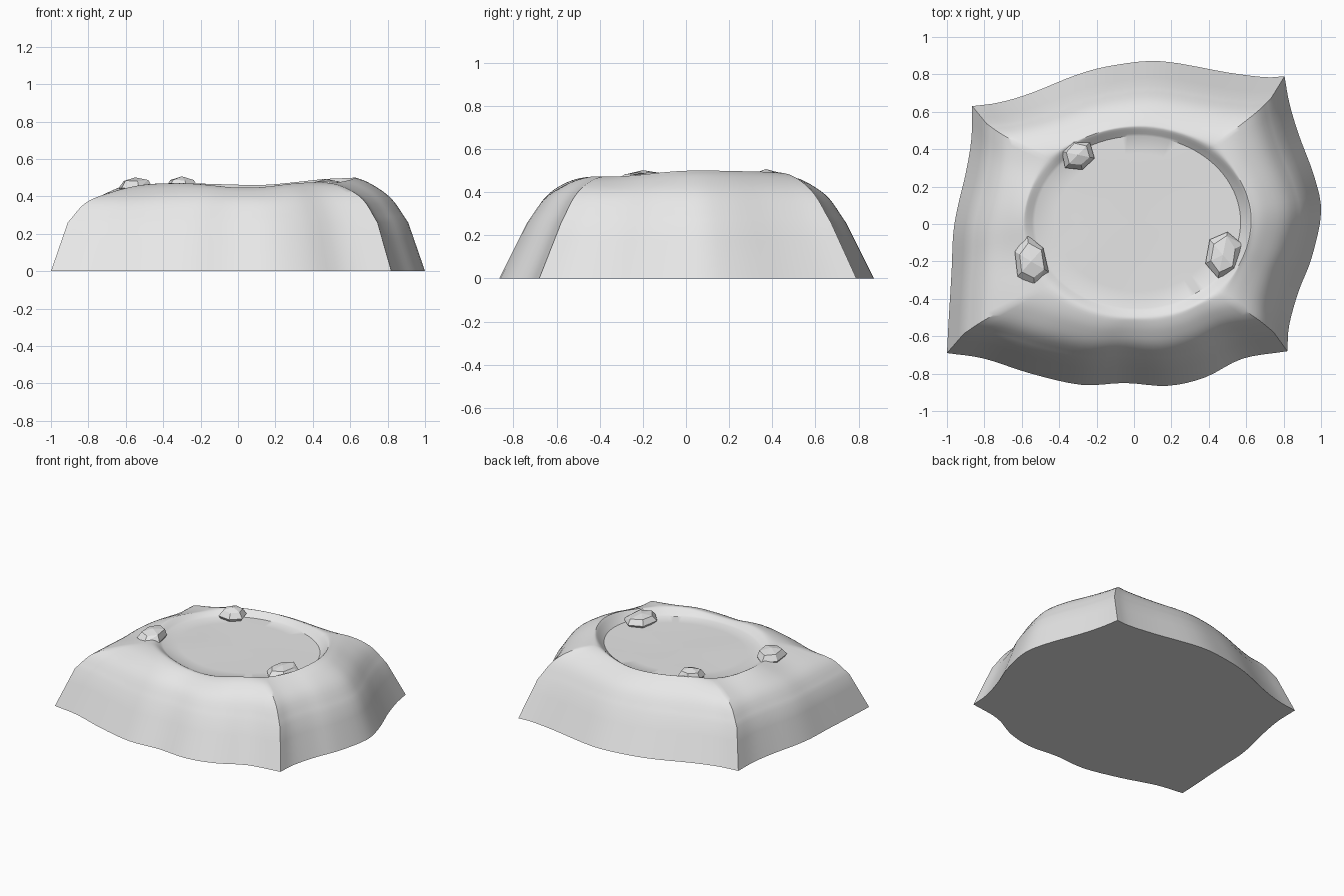
import bpy, bmesh, math, random
from mathutils import Vector, Matrix, noise

cube = bpy.data.objects.get("Cube")
if cube:
    bpy.data.objects.remove(cube, do_unlink=True)

stone = bpy.data.materials.new("light_grey_stone")
stone.use_nodes = True
GREY = (0.8, 0.8, 0.8, 1.0)
stone.diffuse_color = GREY
stone.node_tree.nodes["Principled BSDF"].inputs["Base Color"].default_value = GREY


def spline(points, steps):
    """Smooth curve through the points, leaving out the last one."""
    pts = [Vector(p) for p in points]
    pts = [2 * pts[0] - pts[1]] + pts + [2 * pts[-1] - pts[-2]]
    out = []
    for a, b, c, d in zip(pts, pts[1:], pts[2:], pts[3:]):
        for i in range(steps):
            t = i / steps
            out.append(0.5 * (2 * b + (c - a) * t + (2 * a - 5 * b + 4 * c - d) * t * t
                              + (3 * b - a - 3 * c + d) * t ** 3))
    return out


def finish(name, bm):
    bmesh.ops.recalc_face_normals(bm, faces=bm.faces)
    mesh = bpy.data.meshes.new(name)
    bm.to_mesh(mesh)
    bm.free()
    mesh.materials.append(stone)
    obj = bpy.data.objects.new(name, mesh)
    bpy.context.collection.objects.link(obj)
    return obj


# Footprint: four wavy sides meeting at sharp corners
FL, FR, BR, BL = (-1, -.69), (.82, -.68), (.805, .79), (-.865, .63)
sides = [
    [FL, (-.8, -.72), (-.55, -.8), (-.28, -.86), (-.05, -.85), (.18, -.865), (.38, -.82), (.58, -.72), FR],
    [FR, (.83, -.54), (.88, -.36), (.95, -.18), (1, .06), (.965, .25), (.88, .48), (.83, .65), BR],
    [BR, (.7, .785), (.5, .81), (.15, .87), (-.1, .85), (-.3, .8), (-.55, .7), (-.72, .65), BL],
    [BL, (-.87, .45), (-.9, .27), (-.945, .08), (-.967, -.06), (-.975, -.25), (-.99, -.5), FL],
]
outline = [p for side in sides for p in spline(side, 4)]


def basin(direction, grow):
    """Point on the oval basin edge."""
    a = math.atan2(direction.y, direction.x)
    r = grow / math.hypot(math.cos(a) / .55, math.sin(a) / .46)
    return Vector((.02 + r * math.cos(a), .01 + r * math.sin(a)))


def unevenness(x, y):
    return (.03 * x + .012 * x * x - .016 * math.exp(-((x - .15) / .25) ** 2)
            + .02 * noise.noise((x * 3, y * 3, .7)))


# Levels: x scale, y scale, height, roundness, unevenness, oval size
wall = [(1, 1, 0, 0, 0, 1), (.91, .85, .26, 0, 0, 1)]
shoulder = [(.91, .85, .26, 0, 0, 1), (.83, .77, .375, .05, .4, 1.1), (.74, .70, .435, .2, .8, 1.1),
            (.66, .64, .462, .45, 1, 1.12), (.6, .6, .467, .9, 1, 1.1), (.6, .6, .43, 1, .2, 1)]
floor = [(.6, .6, .43, 1, .2, e) for e in (1, .8, .6, .4, .2)]
levels = spline(wall, 3) + spline(shoulder, 4) + [Vector(v) for v in floor]

bm = bmesh.new()
rings = []
for sx, sy, z, roundness, uneven, grow in levels:
    ring = []
    for p in outline:
        q = Vector((p.x * sx, p.y * sy)).lerp(basin(p, grow), roundness)
        ring.append(bm.verts.new((q.x, q.y, z + uneven * unevenness(q.x, q.y))))
    rings.append(ring)
n = len(outline)
for low, high in zip(rings, rings[1:]):
    for i in range(n):
        j = (i + 1) % n
        bm.faces.new((low[i], low[j], high[j], high[i]))
bm.faces.new(rings[0])
centre = bm.verts.new((.02, .01, .43 + .2 * unevenness(.02, .01)))
for i in range(n):
    bm.faces.new((rings[-1][i], rings[-1][(i + 1) % n], centre))
mound = finish("rock_mound", bm)
bpy.ops.object.select_all(action='DESELECT')
mound.select_set(True)
bpy.context.view_layer.objects.active = mound
bpy.ops.object.shade_smooth_by_angle(angle=math.radians(35))


# Faceted boulders resting on the basin rim
def boulder(name, location, size, turn, seed):
    rng = random.Random(seed)
    bm = bmesh.new()
    bmesh.ops.create_uvsphere(bm, u_segments=6, v_segments=4, radius=1)
    for v in bm.verts:
        v.co *= rng.uniform(.9, 1.1)
    hull = bmesh.ops.convex_hull(bm, input=bm.verts)
    bmesh.ops.delete(bm, geom=[g for g in hull["geom_interior"] if isinstance(g, bmesh.types.BMVert)],
                     context='VERTS')
    bmesh.ops.dissolve_limit(bm, angle_limit=math.radians(12), verts=bm.verts, edges=bm.edges)
    bmesh.ops.transform(bm, verts=bm.verts, matrix=Matrix.LocRotScale(
        Vector(location), Matrix.Rotation(turn, 3, 'Z'), Vector(size)))
    finish(name, bm)


boulder("back_boulder", (-.3, .37, .45), (.09, .085, .052), .3, 2)
boulder("front_right_boulder", (-.55, -.2, .445), (.095, .135, .055), .15, 5)
boulder("front_left_boulder", (.475, -.165, .445), (.1, .135, .05), -.2, 8)
